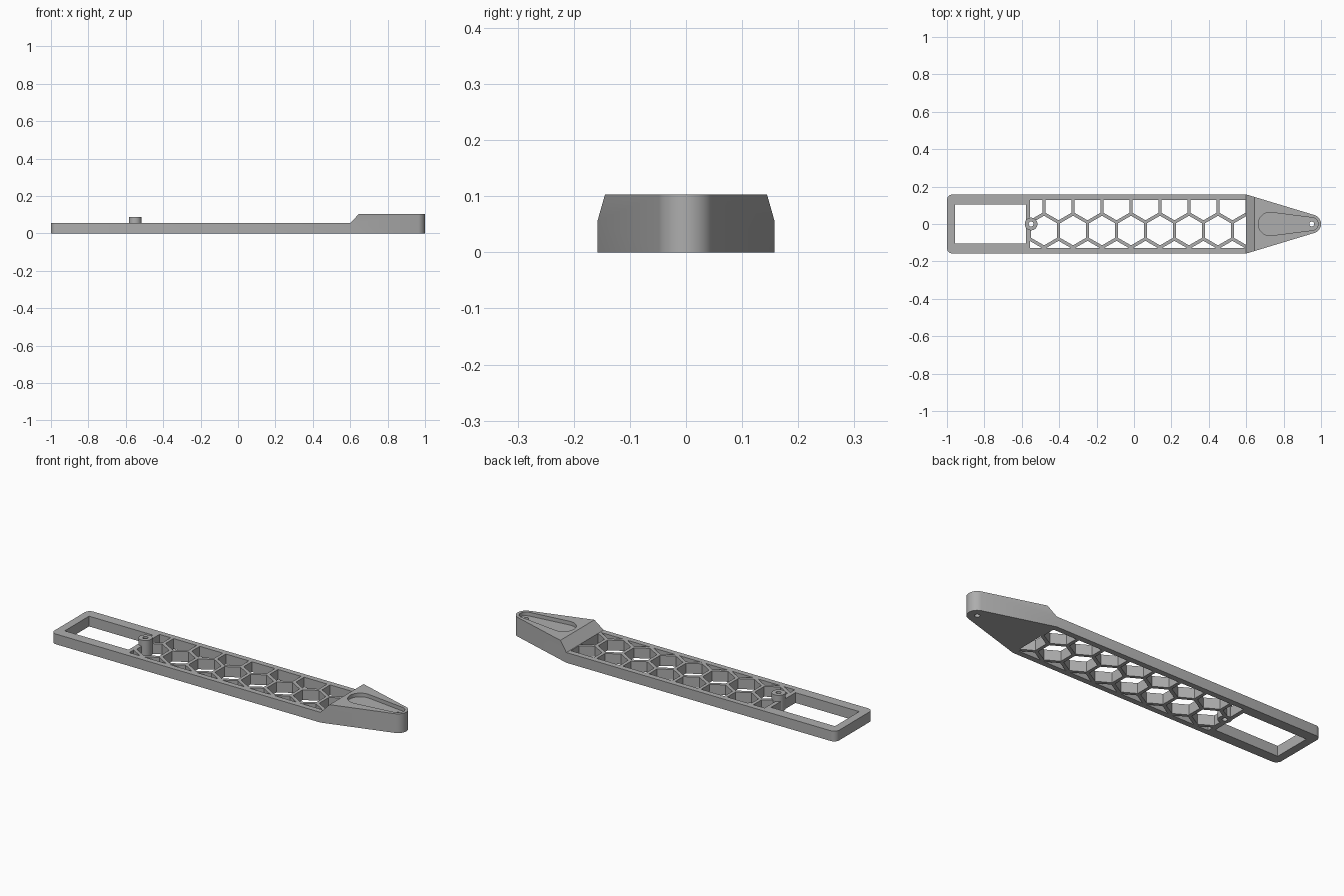
import bpy
import bmesh
from math import pi, sin, cos, sqrt, radians
from mathutils import Vector

if "Cube" in bpy.data.objects:
    bpy.data.objects.remove(bpy.data.objects["Cube"], do_unlink=True)

HALF_W, BODY_TOP, TIP_TOP = 0.158, 0.055, 0.103
RAMP_START, RAMP_END = 0.6, 0.645
BOSS = (-0.55, 0.0)
TIP = (0.95, 0.0)

grey = bpy.data.materials.new("light_grey")
grey.use_nodes = True
grey.diffuse_color = (0.42, 0.42, 0.42, 1)
grey.node_tree.nodes["Principled BSDF"].inputs["Base Color"].default_value = (0.42, 0.42, 0.42, 1)


def arc(centre, radius, start, end, steps):
    """Points on an arc, angles in degrees."""
    angles = [radians(start + (end - start) * i / steps) for i in range(steps + 1)]
    return [(centre[0] + radius * cos(a), centre[1] + radius * sin(a)) for a in angles]


def circle(centre, radius, steps=32):
    return arc(centre, radius, 0, 360, steps)[:-1]


def prism(name, outlines, low, high, to_3d=lambda p, h: (p[0], p[1], h)):
    """Solid made by extruding closed outlines from low to high."""
    bm = bmesh.new()
    for outline in outlines:
        bm.faces.new([bm.verts.new(to_3d(p, low)) for p in outline])
    shift = Vector(to_3d((0, 0), high)) - Vector(to_3d((0, 0), low))
    ext = bmesh.ops.extrude_face_region(bm, geom=bm.faces[:], use_keep_orig=True)
    verts = [v for v in ext["geom"] if isinstance(v, bmesh.types.BMVert)]
    bmesh.ops.translate(bm, verts=verts, vec=shift)
    bmesh.ops.recalc_face_normals(bm, faces=bm.faces[:])
    mesh = bpy.data.meshes.new(name)
    bm.to_mesh(mesh)
    bm.free()
    obj = bpy.data.objects.new(name, mesh)
    bpy.context.collection.objects.link(obj)
    mesh.materials.append(grey)
    return obj


def combine(target, tool, operation):
    """Apply a boolean and remove the tool."""
    mod = target.modifiers.new("cut", "BOOLEAN")
    mod.operation, mod.solver, mod.object = operation, "EXACT", tool
    bpy.context.view_layer.objects.active = target
    bpy.ops.object.modifier_apply(modifier=mod.name)
    bpy.data.objects.remove(tool, do_unlink=True)


def honeycomb_cells(pitch=0.155, wall=0.018):
    """Hexagon outlines in three offset rows, clipped to the frame opening."""
    bm = bmesh.new()
    radius = (pitch - wall) / sqrt(3)
    for y, x0 in ((0.099, -0.5585), (-0.035, -0.481), (-0.169, -0.5585)):
        for k in range(8):
            hexagon = arc((x0 + k * pitch, y), radius, 30, 330, 5)
            bm.faces.new([bm.verts.new((px, py, 0)) for px, py in hexagon])
    for co, no in (((-0.556, 0, 0), (-1, 0, 0)), ((RAMP_START, 0, 0), (1, 0, 0)),
                   ((0, 0.128, 0), (0, 1, 0)), ((0, -0.128, 0), (0, -1, 0))):
        bmesh.ops.bisect_plane(bm, geom=bm.verts[:] + bm.edges[:] + bm.faces[:],
                               plane_co=co, plane_no=no, clear_outer=True)
    outlines = [[(v.co.x, v.co.y) for v in f.verts] for f in bm.faces]
    bm.free()
    return outlines


# Body: plan outline with rounded tail corners and a tapered round tip
plan = ([(RAMP_START, -HALF_W)] + arc(TIP, 0.05, -73, 73, 24) + [(RAMP_START, HALF_W)]
        + arc((-0.97, HALF_W - 0.03), 0.03, 90, 180, 6)
        + arc((-0.97, 0.03 - HALF_W), 0.03, 180, 270, 6))
body = prism("handle_body", [plan], 0, 0.2)

# Side profile: thin frame, ramp and raised tip
side = [(-1.1, -0.1), (1.1, -0.1), (1.1, TIP_TOP), (RAMP_END, TIP_TOP),
        (RAMP_START, BODY_TOP), (-1.1, BODY_TOP)]
combine(body, prism("side_tool", [side], -0.3, 0.3, lambda p, h: (p[0], h, p[1])), "INTERSECT")

# Tail window and honeycomb openings
window = [(-0.957, -0.103), (-0.578, -0.103), (-0.578, 0.103), (-0.957, 0.103)]
combine(body, prism("opening_tool", [window] + honeycomb_cells(), -0.1, 0.3), "DIFFERENCE")

# Teardrop recess on the raised tip
teardrop = arc((0.727, 0), 0.062, 83, 277, 24) + arc(TIP, 0.034, -83, 83, 16)
combine(body, prism("recess_tool", [teardrop], TIP_TOP - 0.02, 0.3), "DIFFERENCE")

# Round boss, then the through holes in boss and tip
combine(body, prism("boss_tool", [circle(BOSS, 0.034)], 0, 0.088), "UNION")
holes = [circle(BOSS, 0.013), circle(TIP, 0.013)]
combine(body, prism("hole_tool", holes, -0.1, 0.3), "DIFFERENCE")

bpy.ops.object.select_all(action="DESELECT")
body.select_set(True)
bpy.context.view_layer.objects.active = body
bpy.ops.object.shade_smooth_by_angle(angle=radians(30))
